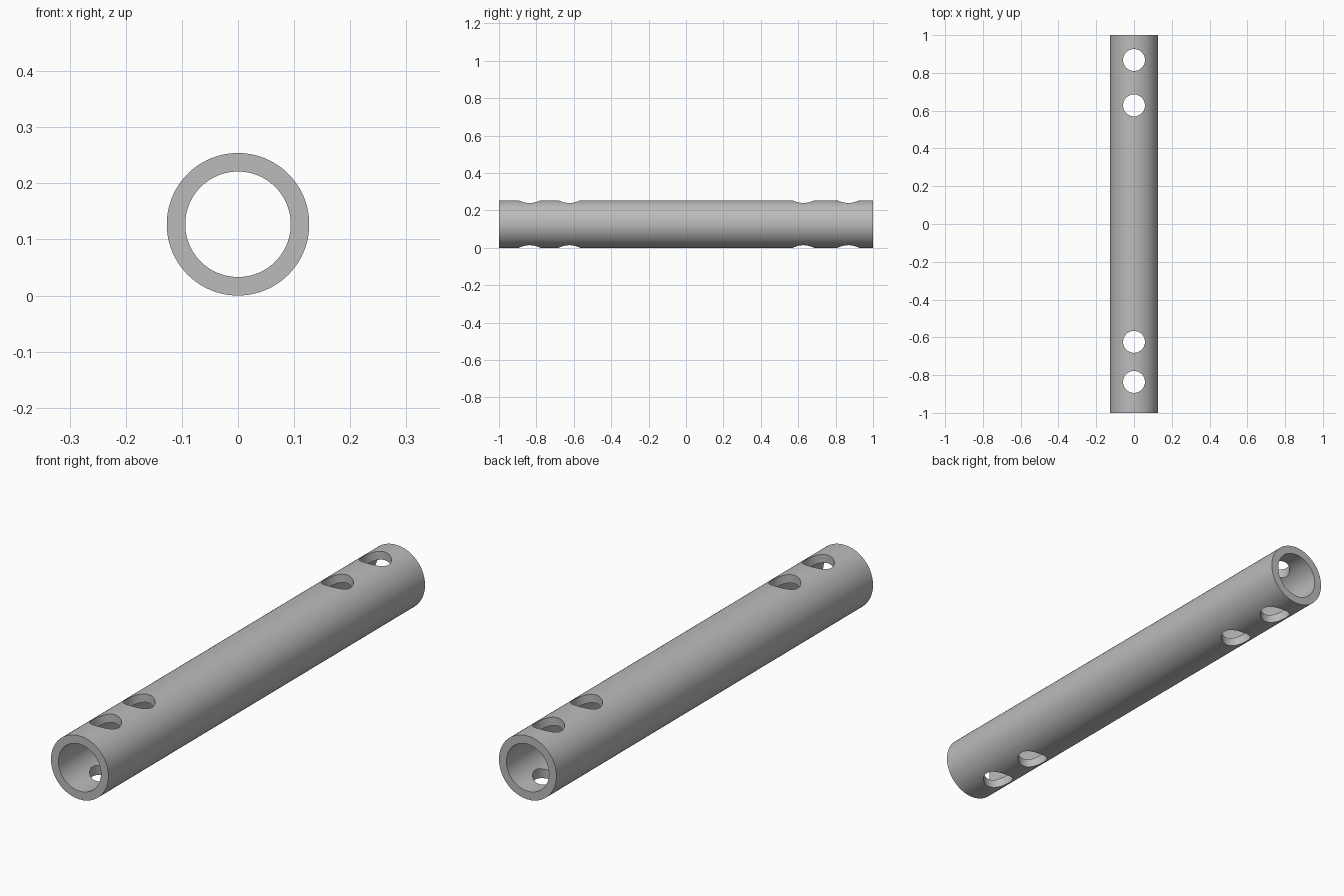
import bpy, bmesh, math
from mathutils import Matrix

OUTER, INNER, LENGTH, SIDES = 0.127, 0.094, 2.0, 96
HOLE_RADIUS = 0.058
HOLE_POSITIONS = (-0.836, -0.624, 0.628, 0.868)

cube = bpy.data.objects.get("Cube")
if cube:
    bpy.data.objects.remove(cube, do_unlink=True)

grey = bpy.data.materials.new("plain grey")
grey.use_nodes = True
colour = (0.5, 0.5, 0.5, 1)
grey.diffuse_color = colour
grey.node_tree.nodes["Principled BSDF"].inputs["Base Color"].default_value = colour


def make_object(name, bm):
    bmesh.ops.recalc_face_normals(bm, faces=bm.faces)
    mesh = bpy.data.meshes.new(name)
    bm.to_mesh(mesh)
    bm.free()
    mesh.materials.append(grey)
    obj = bpy.data.objects.new(name, mesh)
    bpy.context.collection.objects.link(obj)
    return obj


# Tube: a rectangular wall section revolved around the long axis
bm = bmesh.new()
half = LENGTH / 2
section = [bm.verts.new((r, y, 0)) for r, y in
           ((INNER, -half), (OUTER, -half), (OUTER, half), (INNER, half))]
edges = [bm.edges.new((section[i], section[(i + 1) % 4])) for i in range(4)]
bmesh.ops.spin(bm, geom=section + edges, cent=(0, 0, 0), axis=(0, 1, 0),
               angle=math.tau, steps=SIDES)
bmesh.ops.remove_doubles(bm, verts=bm.verts, dist=0.0001)
bmesh.ops.translate(bm, verts=bm.verts, vec=(0, 0, OUTER))
tube = make_object("tube", bm)

# Cross holes: upright pins cut through both walls
bm = bmesh.new()
for y in HOLE_POSITIONS:
    bmesh.ops.create_cone(bm, cap_ends=True, segments=48, radius1=HOLE_RADIUS,
                          radius2=HOLE_RADIUS, depth=OUTER * 4,
                          matrix=Matrix.Translation((0, y, OUTER)))
pins = make_object("hole_cutters", bm)
pins.hide_render = True

cut = tube.modifiers.new("cross holes", "BOOLEAN")
cut.operation = "DIFFERENCE"
cut.solver = "EXACT"
cut.object = pins

bpy.ops.object.select_all(action="DESELECT")
tube.select_set(True)
bpy.context.view_layer.objects.active = tube
bpy.ops.object.modifier_apply(modifier=cut.name)
bpy.data.objects.remove(pins, do_unlink=True)

# Smooth walls with crisp rims
bpy.ops.object.shade_smooth_by_angle(angle=math.radians(30))
